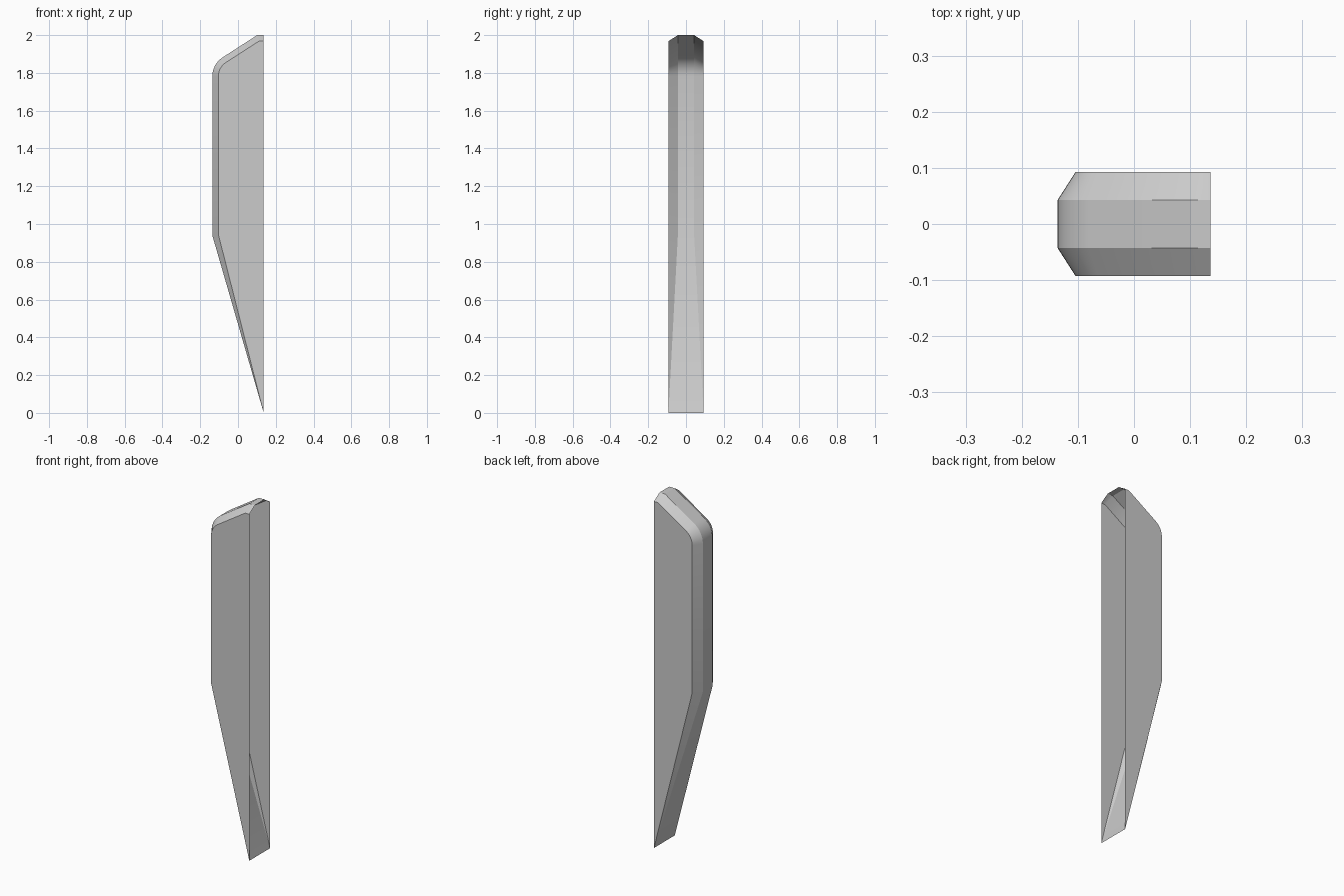
import bpy
import bmesh
from math import cos, sin, tan, radians

cube = bpy.data.objects.get("Cube")
if cube:
    bpy.data.objects.remove(cube, do_unlink=True)

OPEN_X = 0.136          # open rim of the shell
HALF_W, RIDGE_W = 0.093, 0.043
BEVEL = 0.032
TURN = 57.2             # bend of the rounded shoulder, degrees
RADIUS = 0.119
CENTRE = (-0.017, 1.782)
STEPS = 8


def rail(inset):
    """Side outline from the top rim, round the shoulder, down to the tip."""
    top = 2.0 - inset
    r = RADIUS - inset
    arc = []
    for i in range(STEPS + 1):
        a = radians(180 - TURN + TURN * i / STEPS)
        arc.append((CENTRE[0] + r * cos(a), CENTRE[1] + r * sin(a)))
    # the straight roof leaves the arc on its tangent
    slope = tan(radians(90 - TURN))
    roof_x = arc[0][0] + (top - arc[0][1]) / slope
    bend = (-OPEN_X + inset, 0.94 + inset * 0.14)
    return [(OPEN_X, top), (roof_x, top)] + arc + [bend, (OPEN_X, 0.0)]


# Shell: four rails across the width, joined by strips
bm = bmesh.new()
rails = []
for y, inset in ((-HALF_W, BEVEL), (-RIDGE_W, 0), (RIDGE_W, 0), (HALF_W, BEVEL)):
    pts = rail(inset)
    verts = [bm.verts.new((x, y, z)) for x, z in pts]
    # bevel fades out at the tip, where the ridge takes the full width
    verts[-1].co.y = HALF_W if y > 0 else -HALF_W
    rails.append(verts)

for a, b in zip(rails, rails[1:]):
    for i in range(len(a) - 1):
        bm.faces.new((a[i], b[i], b[i + 1], a[i + 1]))

# Flat front and back sides
front = bm.faces.new(rails[0])
bm.faces.new(rails[-1][::-1])

bmesh.ops.remove_doubles(bm, verts=bm.verts[:], dist=0.0001)
bmesh.ops.recalc_face_normals(bm, faces=bm.faces[:])
bm.faces.ensure_lookup_table()
side = min(bm.faces, key=lambda f: f.calc_center_median().y)
if side.normal.y > 0:
    bmesh.ops.reverse_faces(bm, faces=bm.faces[:])

mesh = bpy.data.meshes.new("beveled_shell")
bm.to_mesh(mesh)
bm.free()
shell = bpy.data.objects.new("beveled_shell", mesh)
bpy.context.collection.objects.link(shell)

# Single grey colour
grey = bpy.data.materials.new("light_grey")
grey.use_nodes = True
color = (0.6, 0.6, 0.6, 1.0)
grey.diffuse_color = color
grey.node_tree.nodes["Principled BSDF"].inputs["Base Color"].default_value = color
mesh.materials.append(grey)

bpy.ops.object.select_all(action="DESELECT")
shell.select_set(True)
bpy.context.view_layer.objects.active = shell
bpy.ops.object.shade_smooth_by_angle(angle=radians(30))
